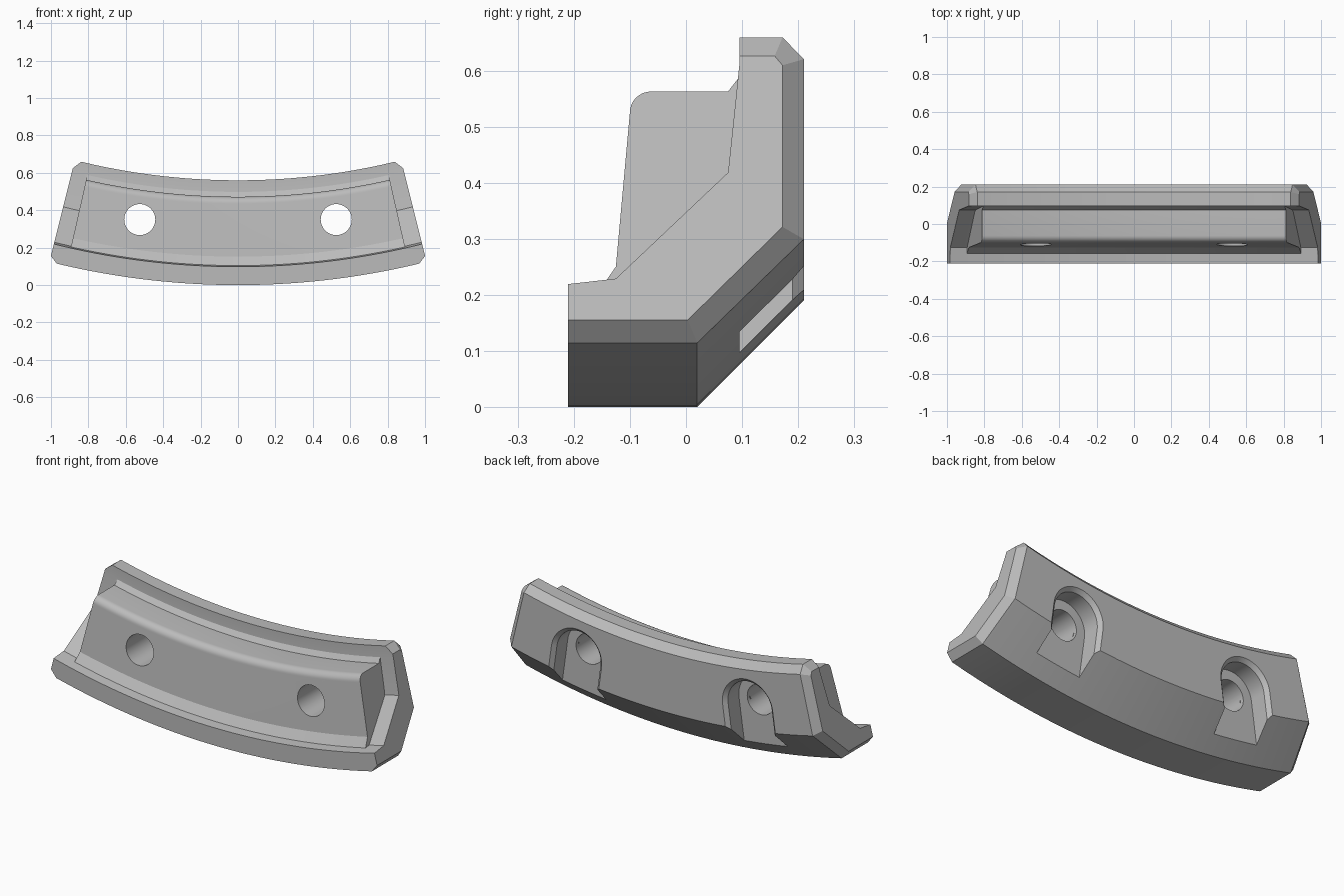
import bpy, bmesh
from math import sin, cos, radians, pi

if "Cube" in bpy.data.objects:
    bpy.data.objects.remove(bpy.data.objects["Cube"], do_unlink=True)

RADIUS = 4.15      # bottom arc, centred straight above the model
STEPS = 48

grey = bpy.data.materials.new("plain_grey")
grey.use_nodes = True
grey.diffuse_color = (0.5, 0.5, 0.5, 1)
grey.node_tree.nodes["Principled BSDF"].inputs["Base Color"].default_value = (0.5, 0.5, 0.5, 1)


def polar(y, h, deg):
    """Point at height h above the bottom arc, at an angle along it."""
    r, a = RADIUS - h, radians(deg)
    return r * sin(a), y, RADIUS - r * cos(a)


def loft(name, rings):
    """Closed solid through a list of equal-length rings."""
    bm = bmesh.new()
    loops = [[bm.verts.new(p) for p in ring] for ring in rings]
    for a, b in zip(loops, loops[1:]):
        for i in range(len(a)):
            j = (i + 1) % len(a)
            bm.faces.new((a[i], a[j], b[j], b[i]))
    bm.faces.new(loops[0])
    bm.faces.new(loops[-1])
    bmesh.ops.recalc_face_normals(bm, faces=bm.faces)
    mesh = bpy.data.meshes.new(name)
    bm.to_mesh(mesh)
    bm.free()
    mesh.materials.append(grey)
    obj = bpy.data.objects.new(name, mesh)
    bpy.context.collection.objects.link(obj)
    return obj


def sweep(name, profile, half, end_profile=None, end=0):
    """Sweep a (y, h) profile along the arc, with optional tapered ends."""
    rings = [[polar(y, h, half * (2 * i / STEPS - 1)) for y, h in profile]
             for i in range(STEPS + 1)]
    if end_profile:
        rings.insert(0, [polar(y, h, -end) for y, h in end_profile])
        rings.append([polar(y, h, end) for y, h in end_profile])
    return loft(name, rings)


# Backing with lower lip, upper lip and bevelled ends
front = [(0.095, 0.50), (0.075, 0.303), (-0.125, 0.108), (-0.21, 0.098)]
outer = [(-0.21, 0), (0.02, 0), (0.21, 0.19), (0.21, 0.52), (0.172, 0.56), (0.095, 0.56)]
inset = [(-0.21, 0.032), (0.003, 0.032), (0.172, 0.203), (0.172, 0.50),
         (0.158, 0.517), (0.095, 0.517)]
body = sweep("curved_block", outer + front, 13.5, inset + front, 14.06)

# Raised core with a rounded upper front edge
round_edge = [(-0.062 - 0.038 * cos(t), 0.434 + 0.038 * sin(t))
              for t in (pi / 2 * i / 8 for i in range(9))]
core = sweep("raised_core", [(-0.16, 0.10), (-0.125, 0.152)] + round_edge +
             [(0.075, 0.472), (0.10, 0.505), (0.12, 0.45), (0.0, 0.1)], 12.75)

tools = [(core, 'UNION')]

# Bolt holes, and arched rear pockets with flared mouths
HOLE_H, HOLE_DEG = 0.314, 7.87


def arch(y, r, side):
    a = radians(HOLE_DEG * side)
    cx, _, cz = polar(0, HOLE_H, HOLE_DEG * side)
    flat = [(r * cos(pi * i / 32), r * sin(pi * i / 32)) for i in range(33)]
    flat += [(-r, -0.5), (r, -0.5)]
    return [(cx + u * cos(a) - v * sin(a), y, cz + u * sin(a) + v * cos(a)) for u, v in flat]


def circle(y, r, side):
    cx, _, cz = polar(0, HOLE_H, HOLE_DEG * side)
    return [(cx + r * cos(pi * i / 24), y, cz + r * sin(pi * i / 24)) for i in range(48)]


for side in (-1, 1):
    pocket = loft("pocket_cutter", [arch(y, r, side) for y, r in
                  ((0.095, 0.135), (0.19, 0.135), (0.25, 0.195))])
    hole = loft("hole_cutter", [circle(y, 0.083, side) for y in (-0.4, 0.4)])
    tools += [(pocket, 'DIFFERENCE'), (hole, 'DIFFERENCE')]

# Combine everything into one solid
for tool, operation in tools:
    tool.hide_render = True
    mod = body.modifiers.new(tool.name, 'BOOLEAN')
    mod.object, mod.operation, mod.solver = tool, operation, 'EXACT'
depsgraph = bpy.context.evaluated_depsgraph_get()
combined = bpy.data.meshes.new_from_object(body.evaluated_get(depsgraph))
body.modifiers.clear()
body.data = combined
for tool, _ in tools:
    bpy.data.objects.remove(tool, do_unlink=True)

bpy.ops.object.select_all(action='DESELECT')
body.select_set(True)
bpy.context.view_layer.objects.active = body
bpy.ops.object.shade_smooth_by_angle(angle=radians(20))
